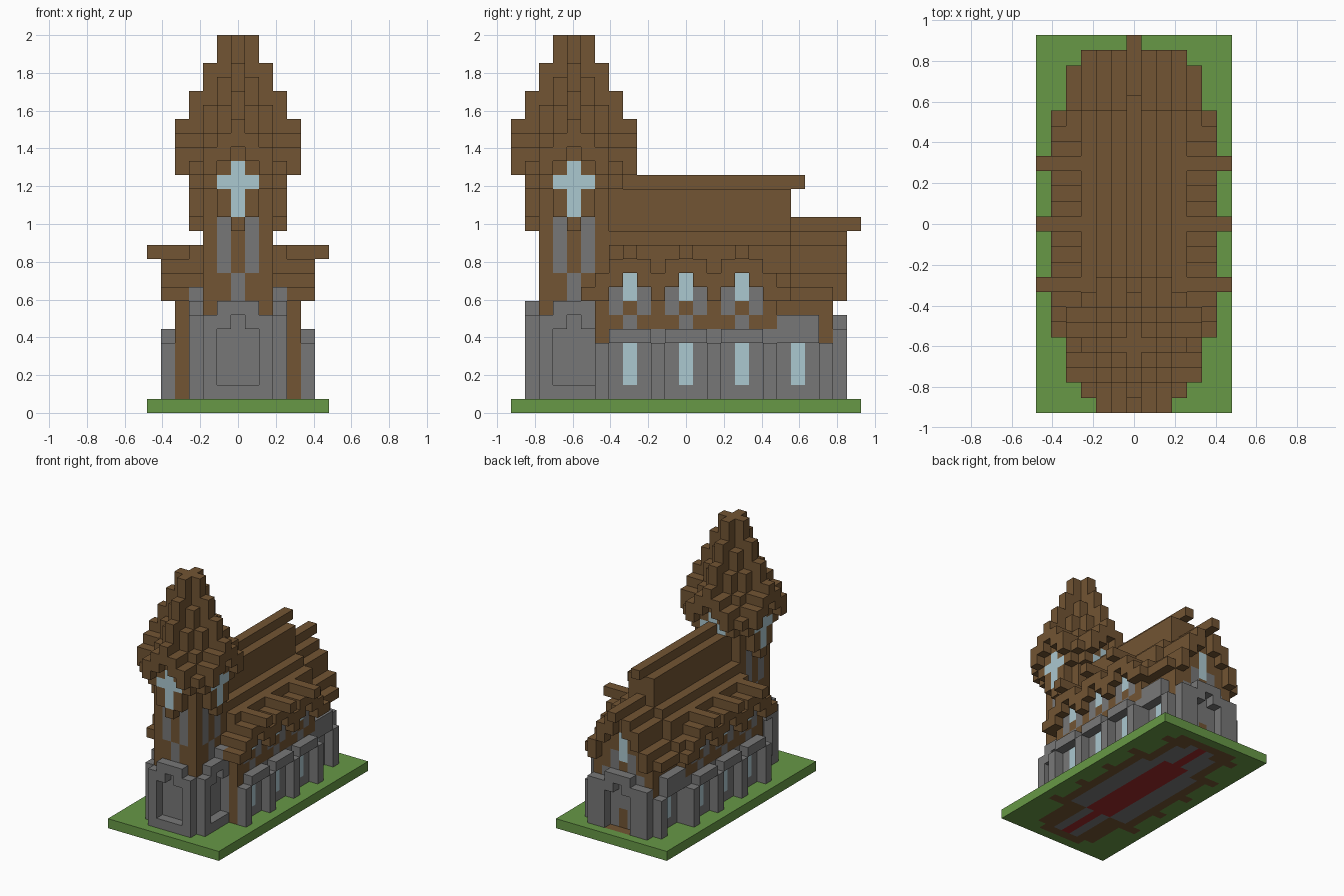
import bpy, bmesh
from mathutils import Vector

cube = bpy.data.objects.get("Cube")
if cube:
    bpy.data.objects.remove(cube)

U = 2 / 27          # edge of one block
TY = -8             # tower centre along y
COLOURS = {
    "timber": (0.168, 0.089, 0.033),
    "stone": (0.187, 0.187, 0.187),
    "glass": (0.410, 0.578, 0.630),
    "grass": (0.136, 0.314, 0.061),
    "carpet": (0.345, 0.023, 0.024),
}
mats = {}
for name, rgb in COLOURS.items():
    m = bpy.data.materials.new(name)
    m.use_nodes = True
    m.diffuse_color = (*rgb, 1)
    bsdf = next(n for n in m.node_tree.nodes if n.type == "BSDF_PRINCIPLED")
    bsdf.inputs["Base Color"].default_value = (*rgb, 1)
    bsdf.inputs["Roughness"].default_value = 0.9
    mats[name] = m

cells = {}          # block position -> (part, colour)


def put(cell, part, colour):
    if colour:
        cells[cell] = (part, colour)
    else:
        cells.pop(cell, None)


def box(part, colour, x, y, z):
    """Blocks over inclusive x and y ranges, z from floor to top, mirrored in x."""
    for i in range(x[0], x[1] + 1):
        for j in range(y[0], y[1] + 1):
            for k in range(z[0], z[1]):
                put((i, j, k), part, colour)
                put((-i, j, k), part, colour)


def four(part, colour, u, v, z):
    """Blocks repeated on all four sides of the tower."""
    for i in range(u[0], u[1] + 1):
        for j in range(v[0], v[1] + 1):
            for k in range(z[0], z[1]):
                for s in (-1, 1):
                    for t in (-1, 1):
                        put((s * i, TY + t * j, k), part, colour)
                        put((t * j, TY + s * i, k), part, colour)


# Ground slab, with the floor plan showing through underneath
box("ground", "grass", (0, 6), (-12, 12), (0, 1))
box("floor", "timber", (0, 2), (-11, 11), (0, 1))
box("floor", "timber", (3, 3), (-10, 11), (0, 1))
box("floor", "timber", (4, 4), (-6, 6), (0, 1))
box("floor", "timber", (4, 4), (10, 10), (0, 1))
for y in (-6, -2, 2, 6):
    box("floor", "timber", (5, 5), (y, y), (0, 1))
box("floor", "stone", (0, 1), (-10, 10), (0, 1))
box("floor", "stone", (0, 3), (-5, 5), (0, 1))
box("floor", "stone", (0, 2), (6, 9), (0, 1))
box("floor", "carpet", (0, 0), (-10, 10), (0, 1))
box("floor", "carpet", (0, 1), (-5, 6), (0, 1))

# Nave body and stepped main roof
box("nave_wall", "stone", (0, 4), (-5, 6), (1, 6))
box("nave_wall", "timber", (0, 4), (-6, 6), (6, 10))
box("nave_post", "timber", (4, 4), (-6, -6), (1, 8))
for x, top in enumerate((16, 16, 13, 12, 10)):
    box("nave_roof", "timber", (x, x), (-5, 7), (8, top))
box("nave_ridge", "timber", (0, 0), (-5, 8), (16, 17))

# Chancel body and its lower roof
box("chancel_wall", "stone", (0, 3), (7, 10), (1, 7))
box("chancel_wall", "timber", (3, 3), (10, 10), (5, 8))
box("chancel_wall", "timber", (0, 3), (7, 10), (7, 9))
for x, low, top in ((1, 11, 13), (2, 10, 12), (3, 8, 10)):
    box("chancel_roof", "timber", (x, x), (7, 10), (8, top))
    box("chancel_gable", "timber", (x, x), (11, 11), (low, top))
box("chancel_roof", "timber", (0, 0), (7, 10), (8, 13))
box("chancel_roof", "timber", (4, 4), (7, 10), (8, 9))
box("chancel_ridge", "timber", (0, 0), (7, 12), (13, 14))
box("chancel_window", "glass", (3, 3), (8, 8), (2, 5))
box("chancel_arch", "stone", (4, 4), (7, 9), (5, 7))
box("chancel_pier", "stone", (4, 4), (10, 10), (1, 5))

# Rear facade with arched door and gable window
box("rear_facade", "stone", (0, 3), (11, 11), (1, 6))
box("rear_facade", "stone", (0, 1), (11, 11), (6, 7))
box("rear_facade", None, (0, 1), (11, 11), (1, 5))
box("rear_facade", None, (0, 0), (11, 11), (5, 6))
box("rear_door", "timber", (0, 0), (10, 10), (1, 3))
box("rear_jamb", "stone", (1, 1), (10, 10), (7, 9))
box("rear_window", "glass", (0, 0), (10, 10), (8, 11))

# Arcade: piers between the lower windows, lintels above them
for y in (-6, -2, 2, 6):
    box("arcade_pier", "stone", (5, 5), (y, y), (1, 5))
for c in (-4, 0, 4):
    box("aisle_window", "glass", (4, 4), (c, c), (2, 5))
    box("arcade_lintel", "stone", (5, 5), (c - 1, c + 1), (5, 6))

# Dormers along both sides
for c in (-4, 0, 4):
    box("dormer_sill", "stone", (4, 4), (c, c), (6, 7))
    box("dormer_window", "glass", (4, 4), (c, c), (8, 10))
    for d in (-1, 1):
        box("dormer_jamb", "stone", (4, 4), (c + d, c + d), (7, 9))
        box("dormer_roof", "timber", (3, 5), (c + d, c + d), (9, 11))
        box("dormer_roof", "timber", (3, 5), (c + 2 * d, c + 2 * d), (8, 10))
    box("dormer_roof", "timber", (2, 5), (c, c), (10, 12))
    box("dormer_ridge", "timber", (6, 6), (c, c), (11, 12))
for y in (-7, 7):
    box("dormer_roof", "timber", (4, 5), (y, y), (8, 9))
box("nave_corner", "stone", (3, 3), (-7, -6), (8, 9))

# Tower shaft with stone panels
four("tower_shaft", "timber", (0, 2), (0, 2), (1, 18))
four("tower_panel", "stone", (0, 0), (2, 2), (7, 10))
four("tower_panel", "stone", (1, 1), (2, 2), (10, 14))

# Tower base with a blind arch on each side
four("tower_base", "stone", (0, 2), (0, 2), (1, 7))
four("tower_base", "stone", (0, 2), (3, 3), (1, 7))
four("tower_base", "stone", (0, 1), (3, 3), (7, 8))
four("tower_base", None, (0, 1), (3, 3), (2, 6))
four("tower_base", None, (0, 0), (3, 3), (6, 7))

# Belfry jambs and cross windows
four("belfry_jamb", "timber", (1, 1), (3, 3), (14, 16))
four("belfry_jamb", "timber", (2, 2), (3, 3), (16, 17))
four("belfry_sill", "timber", (0, 0), (3, 3), (13, 14))
four("belfry_window", "glass", (0, 0), (3, 3), (14, 18))
four("belfry_window", "glass", (1, 1), (3, 3), (16, 17))

# Spire: columns stepping up towards the middle, as (offset, offset, low, top)
SPIRE = (
    (0, 0, 17, 27), (0, 1, 17, 27), (1, 1, 17, 24), (0, 2, 17, 25),
    (1, 2, 17, 22), (2, 2, 17, 20), (0, 3, 18, 23), (1, 3, 17, 20),
    (2, 3, 17, 19), (3, 3, 17, 18), (0, 4, 19, 21), (1, 4, 18, 20),
    (2, 4, 17, 19),
)
for u, v, low, top in SPIRE:
    four("spire", "timber", (u, u), (v, v), (low, top))

# Turn each part into a mesh of its exposed block faces
DIRECTIONS = [Vector(s * (a == i) for i in range(3)) for a in range(3) for s in (-1, 1)]
for part in sorted({p for p, _ in cells.values()}):
    bm = bmesh.new()
    slots, corners = [], {}
    for cell, (owner, colour) in cells.items():
        if owner != part:
            continue
        if colour not in slots:
            slots.append(colour)
        centre = Vector(cell) + Vector((0, 0, 0.5))
        for n in DIRECTIONS:
            if tuple(int(a + b) for a, b in zip(cell, n)) in cells:
                continue
            a = Vector((n.y, n.z, n.x))
            b = n.cross(a)
            loop = []
            for p, q in ((-1, -1), (1, -1), (1, 1), (-1, 1)):
                co = centre + (n + a * p + b * q) / 2
                key = tuple(round(2 * w) for w in co)
                if key not in corners:
                    corners[key] = bm.verts.new(co * U)
                loop.append(corners[key])
            bm.faces.new(loop).material_index = slots.index(colour)
    if bm.faces:
        mesh = bpy.data.meshes.new(part)
        bm.to_mesh(mesh)
        for colour in slots:
            mesh.materials.append(mats[colour])
        bpy.context.collection.objects.link(bpy.data.objects.new(part, mesh))
    bm.free()
